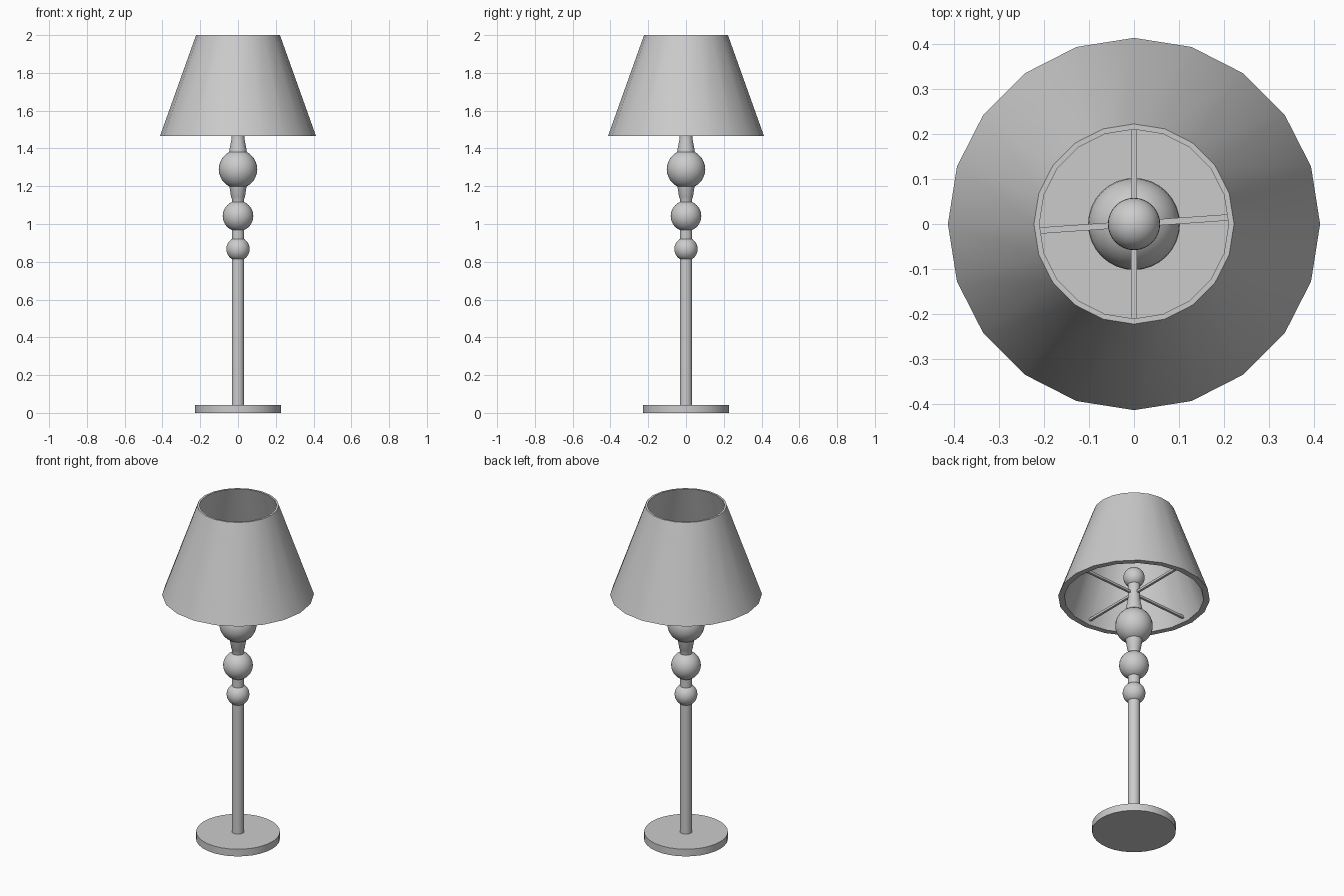
import bpy, bmesh
from math import cos, sin, pi, radians

if "Cube" in bpy.data.objects:
    bpy.data.objects.remove(bpy.data.objects["Cube"])


def finish(name, bm, smooth=True):
    bmesh.ops.recalc_face_normals(bm, faces=bm.faces)
    me = bpy.data.meshes.new(name)
    bm.to_mesh(me)
    bm.free()
    ob = bpy.data.objects.new(name, me)
    bpy.context.collection.objects.link(ob)
    if smooth:
        bpy.ops.object.select_all(action='DESELECT')
        ob.select_set(True)
        bpy.context.view_layer.objects.active = ob
        bpy.ops.object.shade_smooth_by_angle(angle=radians(35))
    return ob


def lathe(name, profile, sides, loop=False):
    """Revolve (radius, z) points; loop closes the profile, otherwise the ends are capped."""
    bm = bmesh.new()
    rings = [[bm.verts.new((r * cos(2 * pi * i / sides), r * sin(2 * pi * i / sides), z))
              for i in range(sides)] for r, z in profile]
    pairs = list(zip(rings, rings[1:]))
    if loop:
        pairs.append((rings[-1], rings[0]))
    else:
        bm.faces.new(rings[0])
        bm.faces.new(rings[-1])
    for a, b in pairs:
        for i in range(sides):
            j = (i + 1) % sides
            bm.faces.new((a[i], a[j], b[j], b[i]))
    return finish(name, bm)


def ball(name, r, z):
    bm = bmesh.new()
    bmesh.ops.create_uvsphere(bm, u_segments=32, v_segments=16, radius=r)
    bmesh.ops.translate(bm, verts=bm.verts, vec=(0, 0, z))
    return finish(name, bm)


# Base and stem
lathe("base", [(0.228, 0), (0.228, 0.043)], 32)
lathe("pole", [(0.033, 0.03), (0.033, 1.0)], 32)
lathe("middle_neck", [(0.033, 1.09), (0.033, 1.135), (0.036, 1.14), (0.049, 1.22)], 32)
lathe("upper_neck", [(0.048, 1.36), (0.046, 1.39), (0.036, 1.44), (0.034, 1.46), (0.034, 1.56)], 32)

# Turned balls and the bulb
ball("lower_ball", 0.062, 0.867)
ball("middle_ball", 0.081, 1.042)
ball("upper_ball", 0.102, 1.29)
ball("bulb", 0.058, 1.592)

# Shade: thick-walled open cone
lathe("shade", [(0.413, 1.465), (0.222, 2.0), (0.210, 2.0), (0.380, 1.465)], 20, loop=True)

# Cross rods holding the shade
for name, angle in (("shade_rod_side", 4), ("shade_rod_front", 90)):
    bm = bmesh.new()
    bmesh.ops.create_cube(bm, size=1)
    bmesh.ops.scale(bm, verts=bm.verts, vec=(0.75, 0.014, 0.014))
    rod = finish(name, bm, smooth=False)
    rod.location.z = 1.492
    rod.rotation_euler.z = radians(angle)
